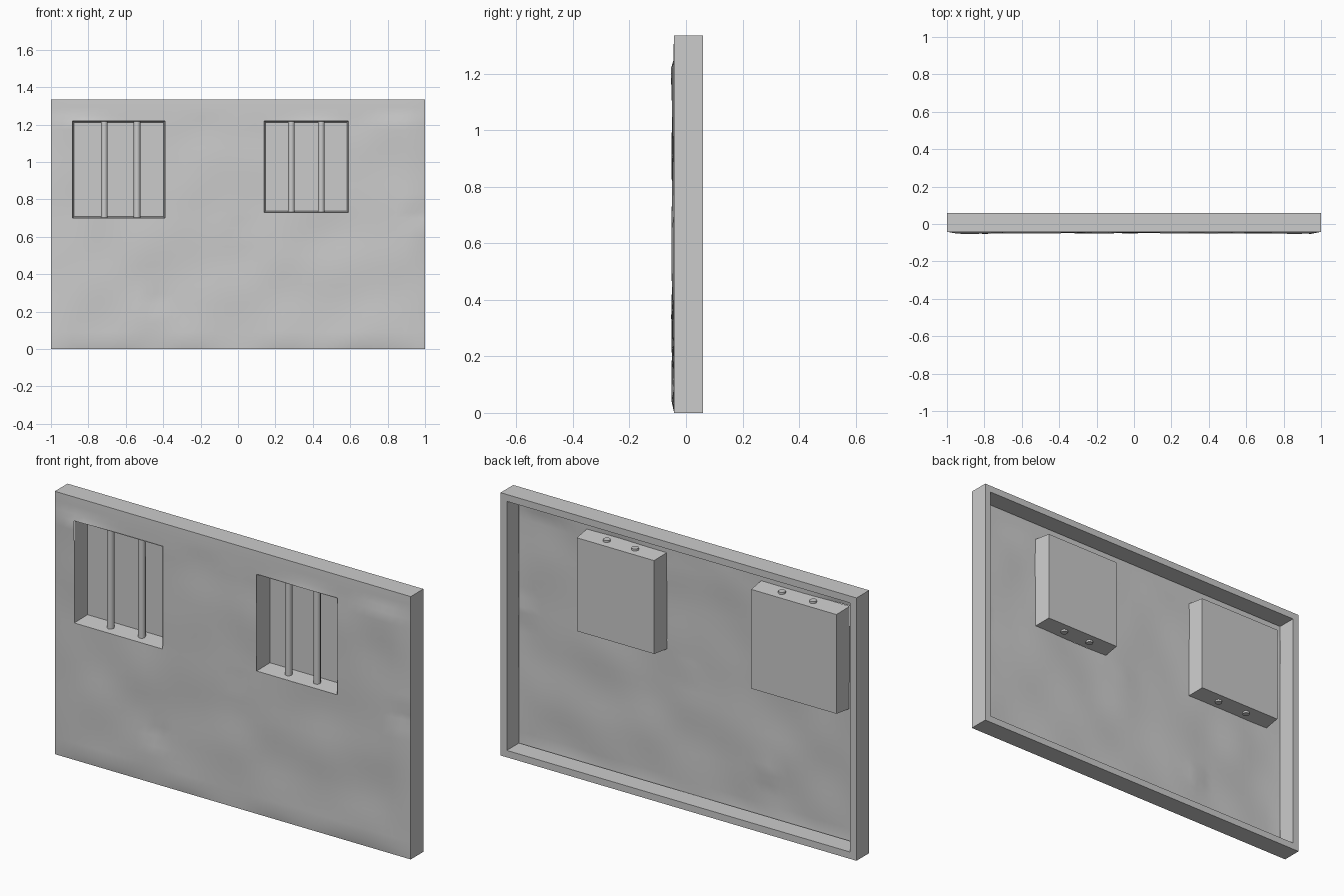
import bpy, bmesh, math, random
from mathutils import Vector, noise

if "Cube" in bpy.data.objects:
    bpy.data.objects.remove(bpy.data.objects["Cube"])

random.seed(4)
W, H = 1.0, 1.335
FRONT, BACK, RIM = -0.042, 0.06, 0.035
# windows: x0, x1, z0, z1, bar positions
WINDOWS = [(-0.885, -0.39, 0.70, 1.22, (-0.715, -0.54)),
           (0.14, 0.59, 0.73, 1.22, (0.285, 0.445))]


def finish(bm, name, angle=35):
    me = bpy.data.meshes.new(name)
    bm.to_mesh(me)
    bm.free()
    ob = bpy.data.objects.new(name, me)
    bpy.context.collection.objects.link(ob)
    bpy.ops.object.select_all(action='DESELECT')
    ob.select_set(True)
    bpy.context.view_layer.objects.active = ob
    bpy.ops.object.shade_smooth_by_angle(angle=math.radians(angle))
    return ob


def subdivide(stops, step):
    """Grid lines that pass through every stop."""
    out = [stops[0]]
    for a, b in zip(stops, stops[1:]):
        n = max(1, round((b - a) / step))
        out += [a + (b - a) * i / n for i in range(1, n + 1)]
    return out


def depth(x, z):
    """Uneven plaster relief, with a few dents."""
    edge = min(W - abs(x), z, H - z)
    if edge < 1e-5:
        return FRONT
    y = -0.047 + 0.009 * noise.noise(Vector((x * 4, 1.7, z * 4)))
    if z > 1.225:
        y = -0.044
    for dx, dz, r in ((0.95, 0.715, 0.05), (0.02, 0.67, 0.04), (-0.43, 0.26, 0.06)):
        d = math.hypot(x - dx, z - dz)
        if d < r:
            y += 0.014 * (1 - d / r)
    return y


# plaster face with window openings
xs = subdivide([-W, -0.885, -0.39, 0.14, 0.59, W], 0.05)
zs = subdivide([0, 0.04, 0.70, 0.73, 1.22, 1.25, H], 0.05)
bm = bmesh.new()
grid = [[bm.verts.new((x, depth(x, z), z)) for z in zs] for x in xs]
for i in range(len(xs) - 1):
    for j in range(len(zs) - 1):
        cx, cz = (xs[i] + xs[i + 1]) / 2, (zs[j] + zs[j + 1]) / 2
        if any(a < cx < b and c < cz < d for a, b, c, d, _ in WINDOWS):
            continue
        bm.faces.new((grid[i][j], grid[i + 1][j], grid[i + 1][j + 1], grid[i][j + 1]))
bmesh.ops.delete(bm, geom=[v for v in bm.verts if not v.link_faces], context='VERTS')
finish(bm, "plaster_face")

# surrounding frame: outer side, back lip, inner side
bm = bmesh.new()
loops = []
for y, inset in ((FRONT, 0), (BACK, 0), (BACK, RIM), (FRONT + 0.004, RIM)):
    a, z0, z1 = W - inset, inset, H - inset
    loops.append([bm.verts.new(p) for p in
                  ((-a, y, z0), (a, y, z0), (a, y, z1), (-a, y, z1))])
for l0, l1 in zip(loops, loops[1:]):
    for k in range(4):
        n = (k + 1) % 4
        bm.faces.new((l0[k], l1[k], l1[n], l0[n]))
bmesh.ops.recalc_face_normals(bm, faces=bm.faces)
finish(bm, "wall_frame")

# window recesses and bars
for idx, (x0, x1, z0, z1, bars) in enumerate(WINDOWS, 1):
    bm = bmesh.new()
    rings = [[bm.verts.new(p) for p in
              ((x0 + t, y, z0 + t), (x1 - t, y, z0 + t), (x1 - t, y, z1 - t), (x0 + t, y, z1 - t))]
             for y, t in ((-0.05, 0), (0.045, 0.008))]
    for k in range(4):
        n = (k + 1) % 4
        bm.faces.new((rings[0][k], rings[0][n], rings[1][n], rings[1][k]))
    bm.faces.new(rings[1])
    bmesh.ops.recalc_face_normals(bm, faces=bm.faces)
    finish(bm, f"window_recess_{idx}")

    for b, x in enumerate(bars, 1):
        bm = bmesh.new()
        bmesh.ops.create_cone(bm, cap_ends=True, segments=8, radius1=0.018, radius2=0.018,
                              depth=z1 - z0 + 0.01)
        bmesh.ops.translate(bm, verts=bm.verts, vec=(x, 0.0, (z0 + z1) / 2))
        finish(bm, f"window_{idx}_bar_{b}", 50)
